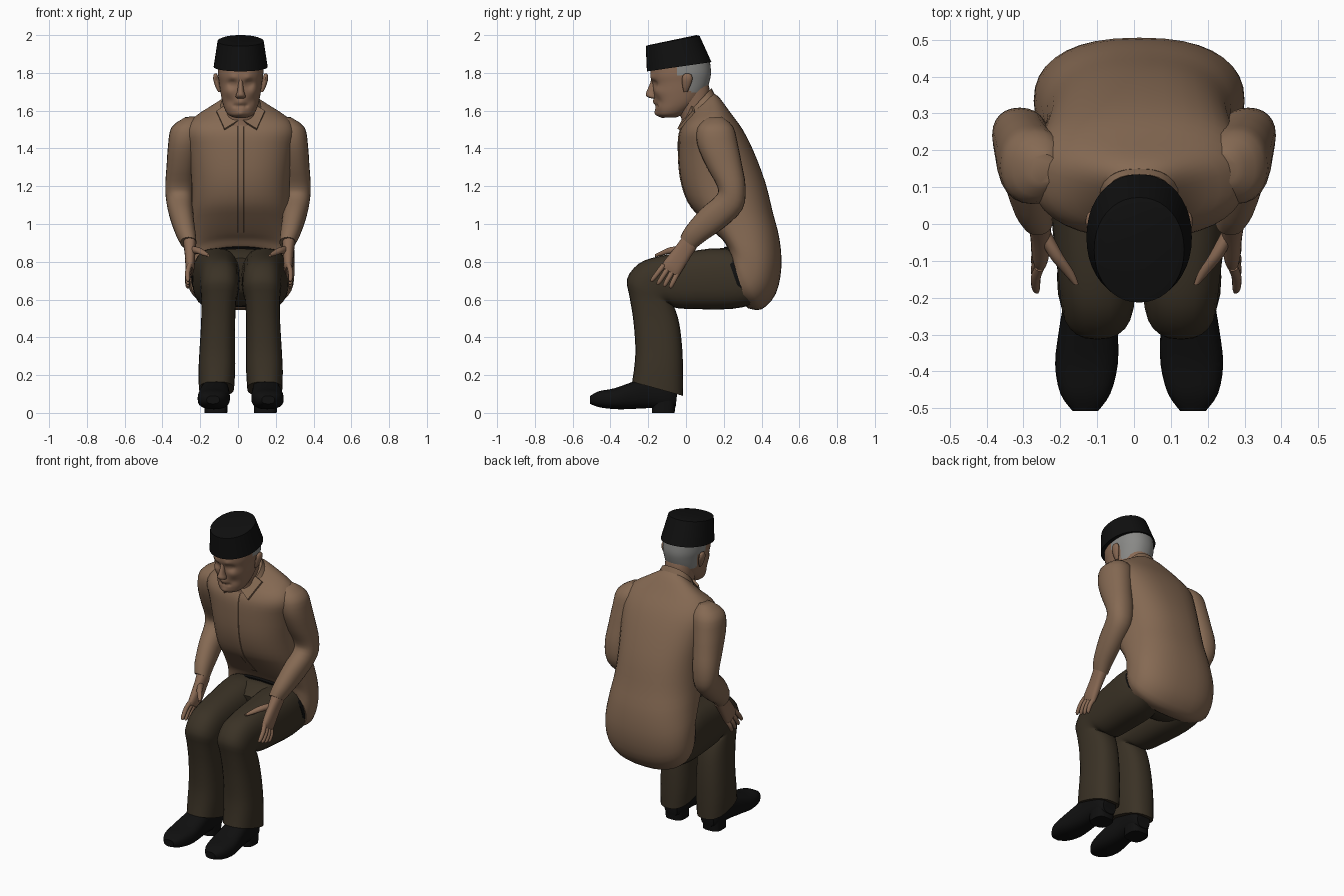
import bpy, bmesh, math
from mathutils import Vector

X0 = 0.014  # body centre line, arms are balanced about x = 0


def material(name, rgb):
    m = bpy.data.materials.new(name)
    m.diffuse_color = (*rgb, 1)
    return m


SHIRT = material("tan shirt", (0.235, 0.142, 0.086))
SKIN = material("skin", (0.25, 0.142, 0.088))
TROUSER = material("dark brown trousers", (0.043, 0.032, 0.019))
BLACK = material("black", (0.005, 0.005, 0.005))
HAIR = material("grey hair", (0.25, 0.25, 0.24))


def finish(bm, name, mat, angle=40):
    bmesh.ops.recalc_face_normals(bm, faces=bm.faces)
    me = bpy.data.meshes.new(name)
    bm.to_mesh(me)
    bm.free()
    ob = bpy.data.objects.new(name, me)
    bpy.context.collection.objects.link(ob)
    me.materials.append(mat)
    bpy.ops.object.select_all(action='DESELECT')
    ob.select_set(True)
    bpy.context.view_layer.objects.active = ob
    bpy.ops.object.shade_smooth_by_angle(angle=math.radians(angle))
    return ob


def spline(rings, steps):
    """Catmull-Rom interpolation of the ring values."""
    out = []
    n = len(rings)
    for i in range(n - 1):
        a, b, c, d = (rings[max(0, min(n - 1, k))] for k in (i - 1, i, i + 1, i + 2))
        for s in range(steps):
            t = s / steps
            out.append([0.5 * (2 * q + (r - p) * t + (2 * p - 5 * q + 4 * r - u) * t * t
                               + (3 * q - p - 3 * r + u) * t ** 3) for p, q, r, u in zip(a, b, c, d)])
    out.append(list(rings[-1]))
    return out


def loft(name, rings, mat, seg=24, power=2.3, steps=3, side=1, x0=X0, angle=40):
    """Skin through rings (y1, z1, y2, z2, half width, centre x)."""
    rings = [r if len(r) == 6 else (*r, 0) for r in rings]
    bm = bmesh.new()
    loops = []
    for y1, z1, y2, z2, hw, cx in spline(rings, steps):
        loop = []
        for k in range(seg):
            a = 2 * math.pi * k / seg
            c, s = math.cos(a), math.sin(a)
            c = math.copysign(abs(c) ** (2 / power), c)
            s = math.copysign(abs(s) ** (2 / power), s)
            loop.append(bm.verts.new((x0 + side * (cx + hw * s),
                                      (y1 + y2) / 2 + c * (y1 - y2) / 2,
                                      (z1 + z2) / 2 + c * (z1 - z2) / 2)))
        loops.append(loop)
    for a, b in zip(loops, loops[1:]):
        for k in range(seg):
            j = (k + 1) % seg
            bm.faces.new((a[k], a[j], b[j], b[k]))
    bm.faces.new(loops[0])
    bm.faces.new(loops[-1])
    return finish(bm, name, mat, angle)


# Shirt body, fanned rings from the hem up to the neck
torso = [(0.23, 0.87, 0.325, 0.555, 0.268), (0.215, 0.885, 0.40, 0.548, 0.282),
         (0.19, 0.92, 0.475, 0.63, 0.286), (0.15, 0.955, 0.505, 0.77, 0.284),
         (0.08, 1.03, 0.495, 0.92, 0.272), (0.01, 1.12, 0.46, 1.06, 0.262),
         (-0.03, 1.25, 0.42, 1.22, 0.262), (-0.04, 1.40, 0.36, 1.38, 0.278),
         (-0.035, 1.48, 0.30, 1.50, 0.29), (-0.015, 1.525, 0.235, 1.59, 0.25),
         (0.0, 1.55, 0.18, 1.665, 0.15), (0.01, 1.57, 0.15, 1.69, 0.10)]
loft("shirt_body", torso, SHIRT, seg=36, power=2.45)

# Button strip down the shirt front
loft("button_strip", [(y - 0.004, z, y + 0.01, z, 0.018) for y, z, *_ in torso[3:10]],
     SHIRT, seg=8, power=4)

# Belt line showing at the hem, and trouser seat
loft("belt", [(0.20, 0.878, 0.31, 0.565, 0.258), (0.225, 0.882, 0.325, 0.56, 0.262)],
     BLACK, steps=1, seg=36, power=2.45)
loft("trouser_seat", [(0.30, 0.80, 0.40, 0.60, 0.20), (0.21, 0.868, 0.30, 0.565, 0.25),
                      (0.14, 0.855, 0.20, 0.59, 0.19), (0.08, 0.82, 0.12, 0.65, 0.10)], TROUSER)

# Collar band and neck
loft("collar_band", [(-0.005, 1.545, 0.15, 1.69, 0.108), (0.005, 1.58, 0.135, 1.72, 0.093)],
     SHIRT, steps=1)
loft("neck", [(-0.022, 1.51, 0.12, 1.66, 0.08), (-0.025, 1.56, 0.125, 1.71, 0.083),
              (-0.06, 1.62, 0.115, 1.75, 0.088)], SKIN)

# Head with sockets, brows, cheeks, lips and chin pushed in or out
head = loft("head", [(-0.125, 1.562, -0.05, 1.565, 0.035), (-0.15, 1.578, -0.015, 1.58, 0.066),
                     (-0.158, 1.605, 0.03, 1.61, 0.084), (-0.162, 1.64, 0.08, 1.655, 0.097),
                     (-0.17, 1.69, 0.11, 1.71, 0.107), (-0.178, 1.74, 0.127, 1.765, 0.114),
                     (-0.187, 1.78, 0.132, 1.81, 0.120), (-0.187, 1.83, 0.125, 1.87, 0.120)],
            SKIN, seg=64, power=2.2, steps=6)
bumps = [(0.045, 1.742, 0.020, 0.020), (0.045, 1.742, 0.009, -0.010), (0.04, 1.775, 0.018, -0.008),
         (0.07, 1.70, 0.025, -0.010), (0.0, 1.645, 0.020, -0.012), (0.0, 1.626, 0.008, 0.012),
         (0.028, 1.626, 0.010, 0.010), (0.0, 1.585, 0.022, -0.012), (0.055, 1.65, 0.02, 0.006)]
for v in head.data.vertices:
    if v.co.y < -0.06:
        x = abs(v.co.x - X0)
        z = v.co.z
        v.co.y += sum(d * math.exp(-((x - bx) ** 2 + (z - bz) ** 2) / (r * r)) for bx, bz, r, d in bumps)
head.data.materials.append(HAIR)
for f in head.data.polygons:
    c = f.center
    if (c.y > 0.02 and c.z > 1.70) or (c.y > -0.045 and c.z > 1.785):
        f.material_index = 1

# Nose
loft("nose", [(-0.182, 1.775, -0.15, 1.775, 0.012), (-0.190, 1.745, -0.15, 1.74, 0.013),
              (-0.207, 1.705, -0.15, 1.70, 0.018), (-0.213, 1.685, -0.15, 1.68, 0.025),
              (-0.204, 1.672, -0.15, 1.668, 0.025), (-0.18, 1.664, -0.15, 1.664, 0.014)],
     SKIN, seg=16, power=2)

# Cap: tapered oval with a flat tilted top
loft("cap", [(-0.207, 1.808, 0.135, 1.857, 0.143), (-0.213, 1.942, 0.072, 1.996, 0.122),
             (-0.195, 1.948, 0.055, 2.0, 0.108)], BLACK, seg=40, power=2.1, steps=1, angle=30)

# Parts that come in pairs
leg = [(0.36, 0.82, 0.38, 0.58, 0.11, 0.135), (0.20, 0.872, 0.24, 0.55, 0.126, 0.13),
       (0.0, 0.852, 0.03, 0.55, 0.116, 0.122), (-0.15, 0.828, -0.05, 0.555, 0.108, 0.117),
       (-0.25, 0.79, -0.07, 0.565, 0.104, 0.113), (-0.312, 0.71, -0.078, 0.572, 0.099, 0.113),
       (-0.30, 0.62, -0.06, 0.555, 0.092, 0.116), (-0.28, 0.50, -0.035, 0.47, 0.090, 0.119),
       (-0.268, 0.35, -0.02, 0.34, 0.094, 0.123), (-0.273, 0.25, -0.015, 0.20, 0.097, 0.126),
       (-0.285, 0.165, -0.015, 0.09, 0.093, 0.128)]
arm = [(0.11, 1.562, 0.19, 1.568, 0.035, 0.245), (0.06, 1.51, 0.25, 1.515, 0.085, 0.267),
       (0.06, 1.42, 0.275, 1.42, 0.086, 0.284), (0.11, 1.30, 0.295, 1.32, 0.080, 0.298),
       (0.165, 1.20, 0.315, 1.20, 0.076, 0.309), (0.16, 1.15, 0.30, 1.08, 0.070, 0.309),
       (0.08, 1.08, 0.20, 0.98, 0.062, 0.296), (0.0, 0.985, 0.10, 0.91, 0.052, 0.276),
       (-0.03, 0.93, 0.05, 0.87, 0.042, 0.262)]
palm = [(-0.02, 0.93, 0.055, 0.87, 0.034, 0.262), (-0.06, 0.875, 0.015, 0.81, 0.028, 0.260),
        (-0.115, 0.805, -0.025, 0.745, 0.024, 0.260), (-0.13, 0.775, -0.04, 0.72, 0.017, 0.261)]
shoe = [(-0.045, 0.12, -0.055, 0.03, 0.045, 0.128), (-0.09, 0.19, -0.09, 0.022, 0.066, 0.130),
        (-0.20, 0.19, -0.20, 0.025, 0.070, 0.134), (-0.28, 0.165, -0.30, 0.020, 0.080, 0.138),
        (-0.38, 0.13, -0.38, 0.020, 0.085, 0.143), (-0.46, 0.115, -0.46, 0.030, 0.068, 0.146),
        (-0.508, 0.09, -0.508, 0.048, 0.034, 0.146)]
heel = [(-0.06, 0.0, -0.18, 0.0, 0.060, 0.131), (-0.055, 0.07, -0.18, 0.07, 0.062, 0.131)]
ear = [(-0.012, 1.700, 0.008, 1.700, 0.006, 0.113), (-0.018, 1.725, 0.020, 1.725, 0.012, 0.121),
       (-0.022, 1.765, 0.034, 1.765, 0.015, 0.130), (-0.014, 1.790, 0.028, 1.790, 0.010, 0.133),
       (0.0, 1.797, 0.014, 1.797, 0.004, 0.132)]
thumb = [(-0.02, 0.885, -0.01, 0.835, 0.020, 0.255), (-0.085, 0.877, -0.085, 0.842, 0.020, 0.218),
         (-0.13, 0.857, -0.13, 0.832, 0.016, 0.185), (-0.165, 0.840, -0.163, 0.826, 0.007, 0.163)]

for label, s in (("left", 1), ("right", -1)):
    loft(label + "_trouser_leg", leg, TROUSER, side=s, power=2.5)
    loft(label + "_shoe", shoe, BLACK, side=s, power=2.6)
    loft(label + "_heel", heel, BLACK, side=s, power=3, steps=1)
    loft(label + "_ear", ear, SKIN, side=s, seg=16, power=2)
    loft(label + "_sleeve", arm, SHIRT, side=s, x0=0, power=2.2)
    loft(label + "_palm", palm, SKIN, side=s, x0=0.006, power=2.5)
    loft(label + "_thumb", thumb, SKIN, side=s, x0=0.006, seg=12, power=2)
    # Fingers fan out from the knuckles
    for i in range(4):
        t = i / 3
        base = Vector((-0.116 + 0.068 * t, 0.785 - 0.05 * t))
        tip = Vector((-0.185 + 0.10 * t, 0.69 - 0.035 * t + 0.02 * (t - 0.5) ** 2))
        rings = []
        for u, r in ((0, 0.014), (0.4, 0.0135), (0.85, 0.011), (1, 0.005)):
            p = base.lerp(tip, u)
            rings.append((p.x - 0.85 * r, p.y + 0.5 * r, p.x + 0.85 * r, p.y - 0.5 * r, r,
                          0.262 + 0.012 * math.sin(math.pi * u * 0.8)))
        loft(f"{label}_finger_{i + 1}", rings, SKIN, side=s, x0=0.006, seg=12, power=2)

    # Collar flap
    bm = bmesh.new()
    pts = [(0.012, -0.022, 1.55), (0.085, -0.046, 1.505), (0.128, 0.035, 1.60), (0.088, 0.03, 1.625)]
    lo = [bm.verts.new((X0 + s * x, y, z)) for x, y, z in pts]
    hi = [bm.verts.new((X0 + s * x, y + 0.012, z - 0.008)) for x, y, z in pts]
    bm.faces.new(lo)
    bm.faces.new(hi)
    for k in range(4):
        j = (k + 1) % 4
        bm.faces.new((lo[k], lo[j], hi[j], hi[k]))
    finish(bm, label + "_collar_flap", SHIRT)
